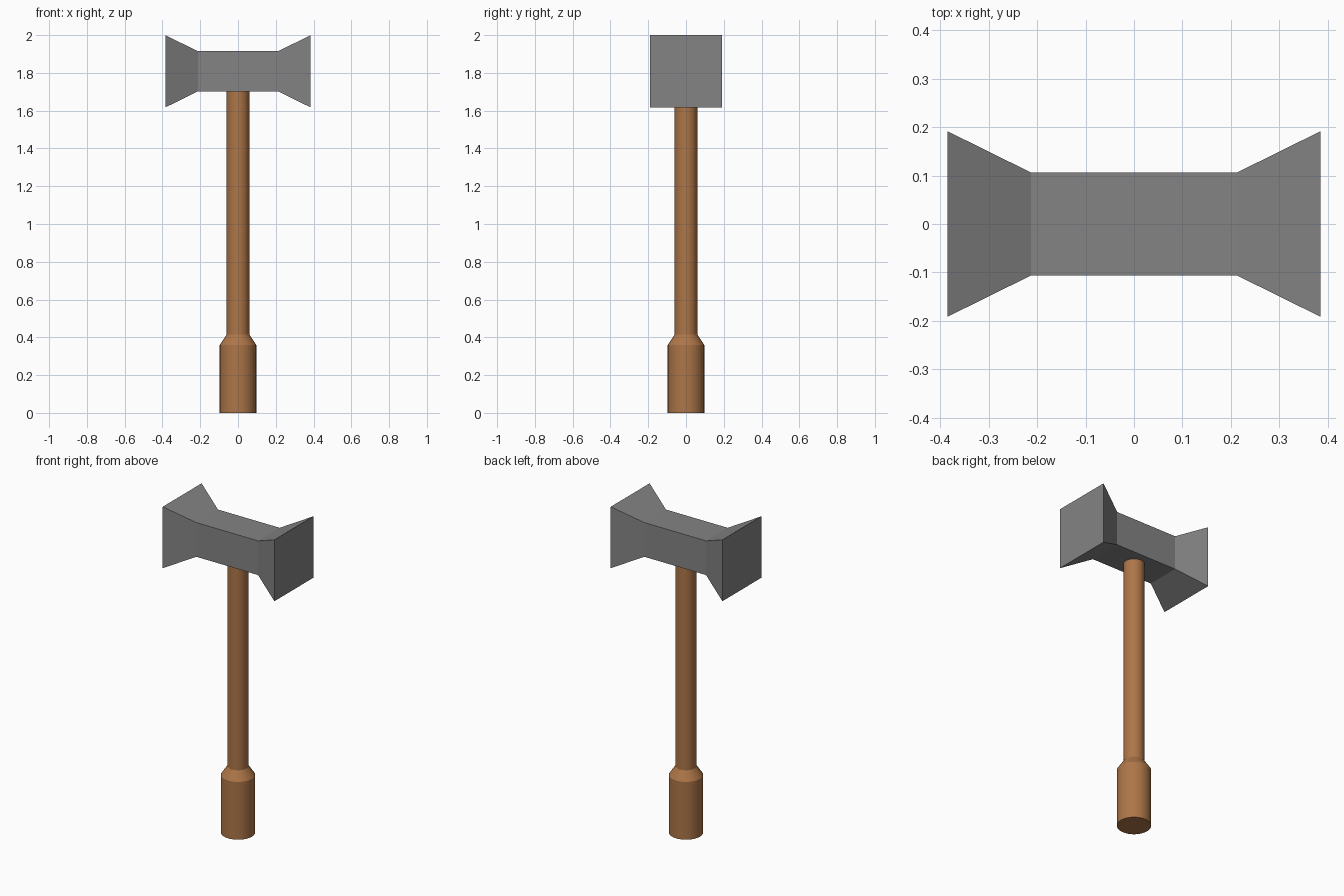
import bpy, math

if "Cube" in bpy.data.objects:
    bpy.data.objects.remove(bpy.data.objects["Cube"])


def material(name, rgb):
    m = bpy.data.materials.new(name)
    m.diffuse_color = (*rgb, 1)
    m.use_nodes = True
    m.node_tree.nodes["Principled BSDF"].inputs["Base Color"].default_value = m.diffuse_color
    return m


def loft(name, rings, mat):
    """Skin a list of equal-length point rings and cap both ends."""
    n = len(rings[0])
    verts = [p for ring in rings for p in ring]
    faces = [(r * n + i, r * n + (i + 1) % n, (r + 1) * n + (i + 1) % n, (r + 1) * n + i)
             for r in range(len(rings) - 1) for i in range(n)]
    faces.append(tuple(reversed(range(n))))
    faces.append(tuple(range(len(verts) - n, len(verts))))
    mesh = bpy.data.meshes.new(name)
    mesh.from_pydata(verts, [], faces)
    mesh.materials.append(mat)
    obj = bpy.data.objects.new(name, mesh)
    bpy.context.collection.objects.link(obj)
    return obj


steel = material("grey steel", (0.23, 0.23, 0.23))
wood = material("brown wood", (0.42, 0.18, 0.065))

# Handle: thick grip, short taper, slim shaft running up to the head
SIDES = 32
profile = [(0.097, 0), (0.097, 0.36), (0.06, 0.415), (0.06, 1.72)]
handle = loft("handle", [[(r * math.cos(2 * math.pi * i / SIDES),
                           r * math.sin(2 * math.pi * i / SIDES), z)
                          for i in range(SIDES)] for r, z in profile], wood)
bpy.context.view_layer.objects.active = handle
handle.select_set(True)
bpy.ops.object.shade_smooth_by_angle(angle=math.radians(25))

# Hammer head: square bar along x, flaring at both ends
MID = 1.8085
sections = [(-0.385, 0.1915), (-0.213, 0.1065), (0.213, 0.1065), (0.385, 0.1915)]
loft("hammer_head", [[(x, sy * h, MID + sz * h)
                      for sy, sz in ((-1, -1), (1, -1), (1, 1), (-1, 1))]
                     for x, h in sections], steel)
